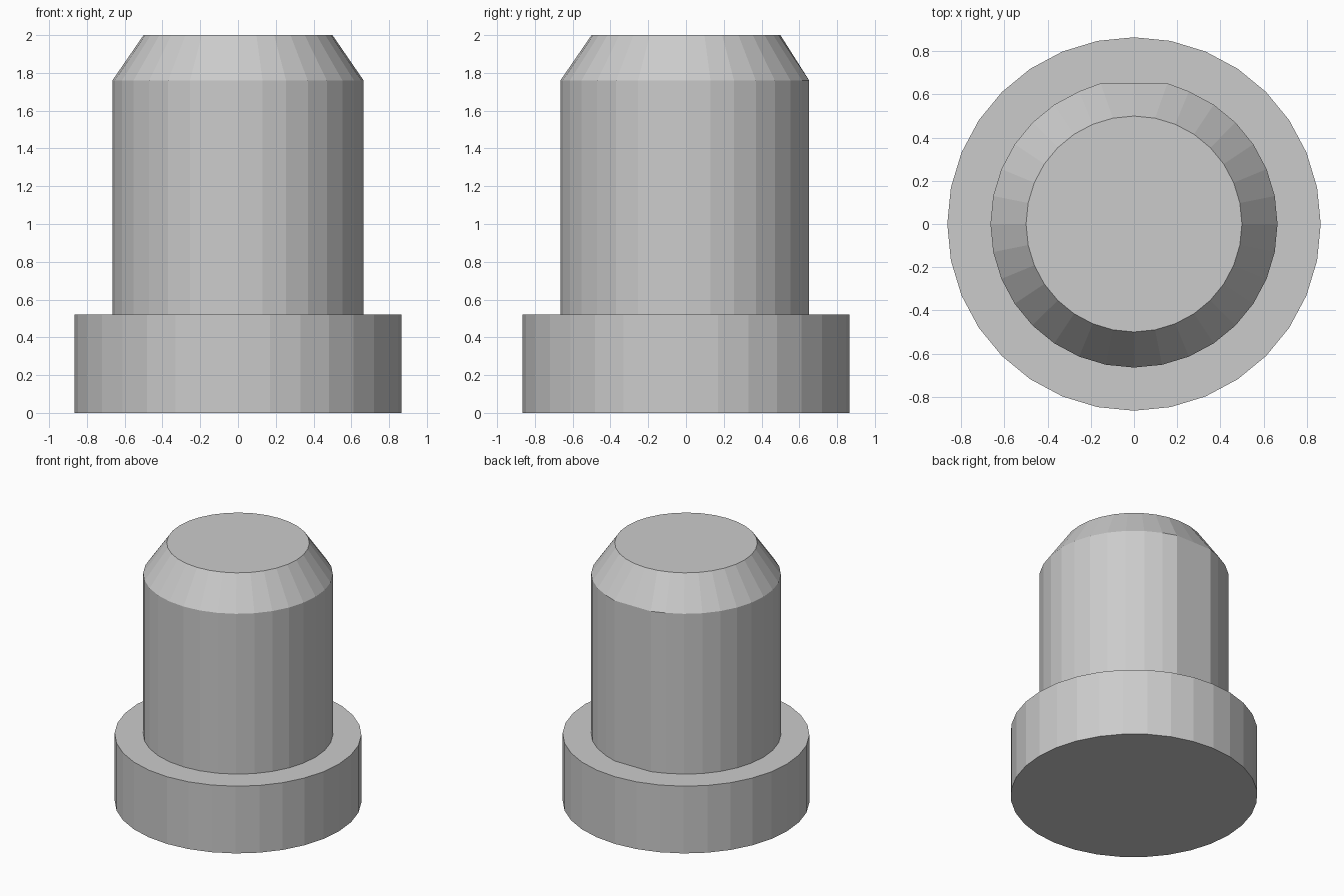
import bpy
import bmesh
from math import sin, cos, pi

if "Cube" in bpy.data.objects:
    bpy.data.objects.remove(bpy.data.objects["Cube"])

SIDES = 32
# Stepped profile as (radius, height): flange, shaft, chamfered tip
PROFILE = [(0.865, 0.0), (0.865, 0.52), (0.665, 0.52), (0.665, 1.76), (0.50, 2.0)]
SHAFT_RINGS = (2, 3)
FLAT_Y = 0.652
FLAT_HALF_WIDTH = 0.155

bm = bmesh.new()

# Rings start at the back (+y)
rings = []
for r, z in PROFILE:
    rings.append([bm.verts.new((r * sin(2 * pi * i / SIDES), r * cos(2 * pi * i / SIDES), z))
                  for i in range(SIDES)])

# Narrow key flat down the back of the shaft
for k in SHAFT_RINGS:
    for i, side in ((-1, -1), (0, 0), (1, 1)):
        rings[k][i].co.x = side * FLAT_HALF_WIDTH
        rings[k][i].co.y = FLAT_Y

# Walls between rings, then bottom and top caps
for low, high in zip(rings, rings[1:]):
    for i in range(SIDES):
        j = (i + 1) % SIDES
        bm.faces.new((low[i], low[j], high[j], high[i]))
bm.faces.new(rings[0])
bm.faces.new(rings[-1])
bmesh.ops.recalc_face_normals(bm, faces=bm.faces)

mesh = bpy.data.meshes.new("flanged_pin")
bm.to_mesh(mesh)
bm.free()
pin = bpy.data.objects.new("flanged_pin", mesh)
bpy.context.collection.objects.link(pin)
